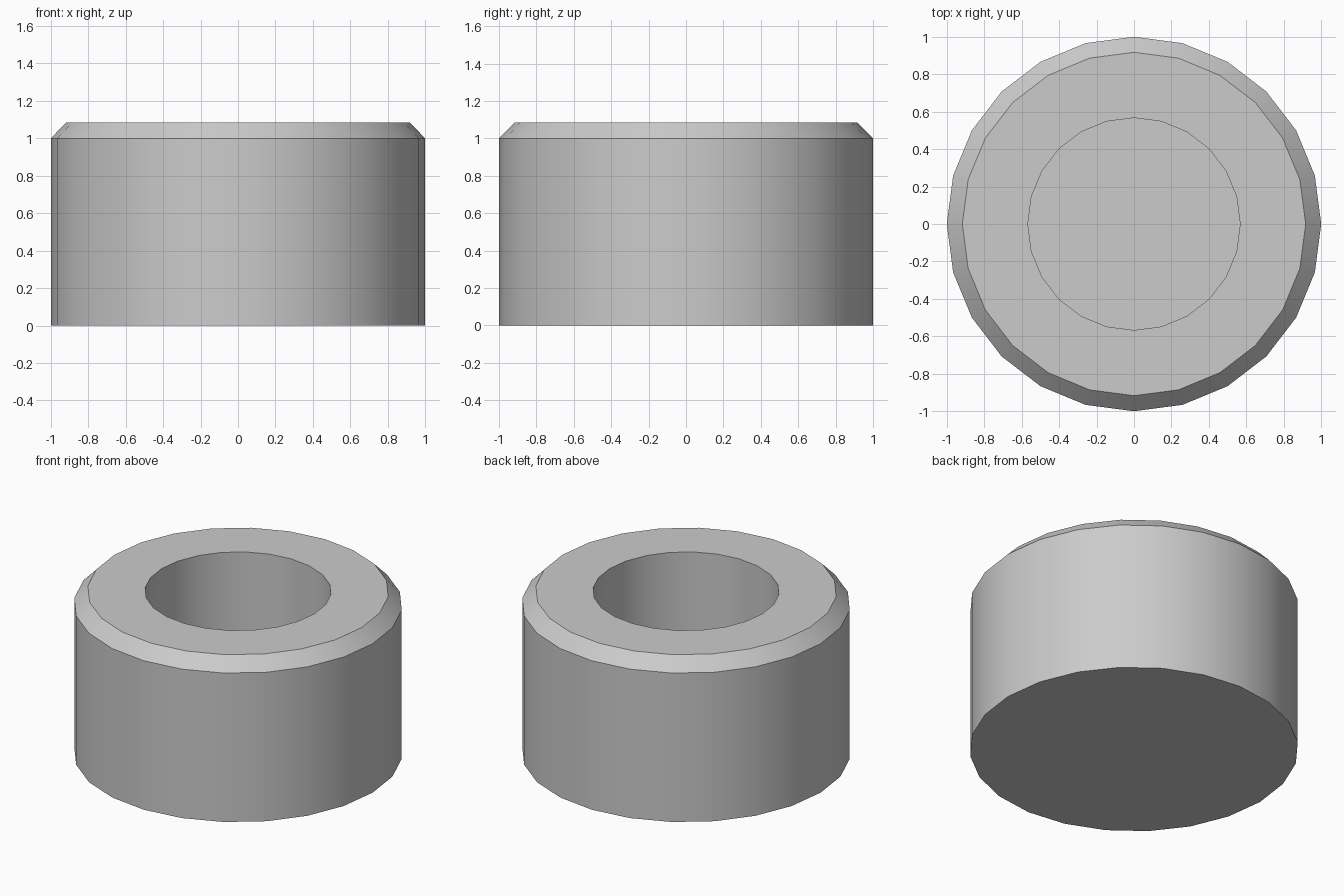
import bpy, bmesh, math

if "Cube" in bpy.data.objects:
    bpy.data.objects.remove(bpy.data.objects["Cube"])

SIDES = 24
# (radius, height) of each ring, from the base up the outside and down into the bore
PROFILE = [(1.0, 0.0), (1.0, 1.0), (0.917, 1.085), (0.567, 1.085), (0.567, 0.15)]


def ring(bm, radius, z):
    return [bm.verts.new((radius * math.cos(2 * math.pi * i / SIDES),
                          radius * math.sin(2 * math.pi * i / SIDES), z))
            for i in range(SIDES)]


# Thick-walled round cup: chamfered top rim, blind bore, closed base
bm = bmesh.new()
rings = [ring(bm, r, z) for r, z in PROFILE]
for low, high in zip(rings, rings[1:]):
    for i in range(SIDES):
        j = (i + 1) % SIDES
        bm.faces.new((low[i], low[j], high[j], high[i]))
bm.faces.new(rings[0][::-1])   # underside
bm.faces.new(rings[-1])        # bore floor
bmesh.ops.recalc_face_normals(bm, faces=bm.faces)

mesh = bpy.data.meshes.new("round_cup")
bm.to_mesh(mesh)
bm.free()
cup = bpy.data.objects.new("round_cup", mesh)
bpy.context.collection.objects.link(cup)

# Smooth walls, crisp rim and base edges
bpy.context.view_layer.objects.active = cup
cup.select_set(True)
bpy.ops.object.shade_smooth_by_angle(angle=math.radians(30))
